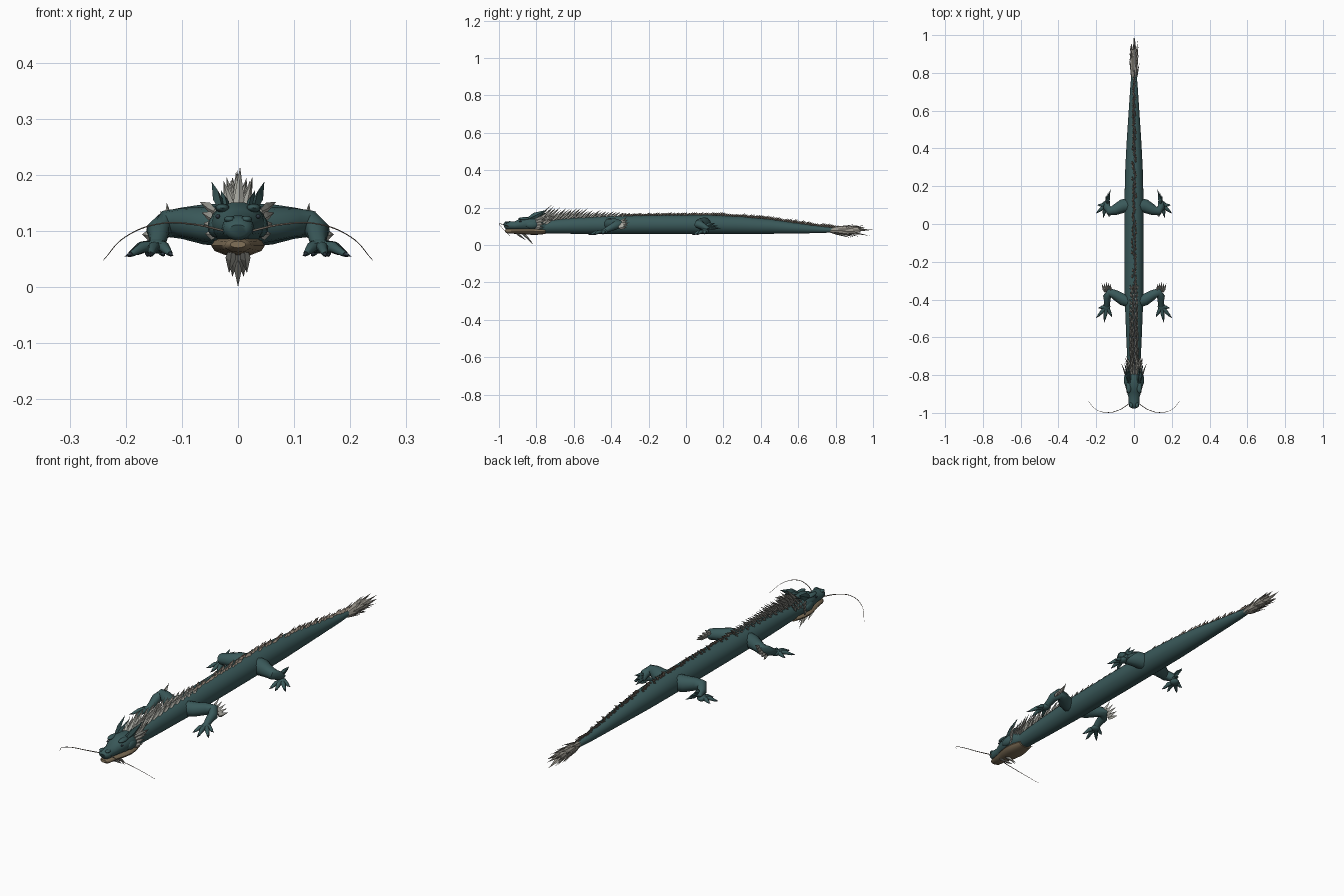
import bpy, bmesh, math, random
from mathutils import Vector as V

random.seed(4)
if "Cube" in bpy.data.objects:
    bpy.data.objects.remove(bpy.data.objects["Cube"])


def material(name, rgb):
    m = bpy.data.materials.new(name)
    m.use_nodes = True
    m.diffuse_color = (*rgb, 1)
    bsdf = m.node_tree.nodes["Principled BSDF"]
    bsdf.inputs["Base Color"].default_value = (*rgb, 1)
    bsdf.inputs["Roughness"].default_value = 0.8
    return m


TEAL = material("teal_scales", (0.042, 0.1, 0.102))
TAN = material("tan_throat", (0.2, 0.15, 0.09))
GREY = material("grey_mane", (0.39, 0.39, 0.35))
BEIGE = material("beige_tuft", (0.32, 0.3, 0.26))
BROWN = material("brown_spines", (0.25, 0.205, 0.165))
DARK = material("dark_claw", (0.03, 0.045, 0.06))


def finish(bm, name, mat, smooth=True):
    bmesh.ops.recalc_face_normals(bm, faces=bm.faces)
    me = bpy.data.meshes.new(name)
    bm.to_mesh(me)
    bm.free()
    me.materials.append(mat)
    ob = bpy.data.objects.new(name, me)
    bpy.context.collection.objects.link(ob)
    if smooth:
        bpy.ops.object.select_all(action='DESELECT')
        ob.select_set(True)
        bpy.context.view_layer.objects.active = ob
        bpy.ops.object.shade_smooth_by_angle(angle=math.radians(50))
    return ob


def tube(bm, rings, sides=12):
    """Loft of (point, side radius, up radius) rings along a path."""
    pts = [V(r[0]) for r in rings]
    loops = []
    for i, (_, rx, rz) in enumerate(rings):
        t = (pts[min(i + 1, len(pts) - 1)] - pts[max(i - 1, 0)]).normalized()
        up = V((0, 0, 1)) if abs(t.z) < 0.95 else V((0, 1, 0))
        side = t.cross(up).normalized()
        up = side.cross(t)
        ang = [2 * math.pi * k / sides for k in range(sides)]
        loops.append([bm.verts.new(pts[i] + side * rx * math.cos(a) + up * rz * math.sin(a)) for a in ang])
    for a, b in zip(loops, loops[1:]):
        for k in range(sides):
            n = (k + 1) % sides
            bm.faces.new((a[k], a[n], b[n], b[k]))
    bm.faces.new(loops[0])
    bm.faces.new(loops[-1])


def spine_loft(name, mat, rows, sides=20):
    """Lengthwise loft from rows of (y, bottom, top, half width)."""
    bm = bmesh.new()
    tube(bm, [((0, y, (lo + hi) / 2), w, (hi - lo) / 2) for y, lo, hi, w in rows], sides)
    return finish(bm, name, mat)


def blade(bm, base, tip, width, thick=0.4, flat=(1, 0, 0)):
    """Leaf-shaped spike; flat is its thin direction."""
    base, tip = V(base), V(tip)
    d = tip - base
    side = d.cross(V(flat)).normalized()
    thin = d.cross(side).normalized()
    ring = []
    for f, s in ((0, 0.6), (0.35, 1)):
        c, w = base + d * f, width * s / 2
        ring.append([bm.verts.new(c + o) for o in (side * w, thin * w * thick, -side * w, -thin * w * thick)])
    end = bm.verts.new(tip)
    for k in range(4):
        n = (k + 1) % 4
        bm.faces.new((ring[0][k], ring[0][n], ring[1][n], ring[1][k]))
        bm.faces.new((ring[1][k], ring[1][n], end))
    bm.faces.new(ring[0])


def ball(bm, loc, scale):
    made = bmesh.ops.create_uvsphere(bm, u_segments=12, v_segments=8, radius=1)["verts"]
    bmesh.ops.scale(bm, vec=scale, verts=made)
    bmesh.ops.translate(bm, vec=loc, verts=made)


# Long body and tail
body = [(-0.86, 0.072, 0.125, 0.028), (-0.75, 0.063, 0.132, 0.034), (-0.6, 0.06, 0.146, 0.041),
        (-0.4, 0.058, 0.156, 0.049), (-0.1, 0.058, 0.16, 0.051), (0.15, 0.058, 0.16, 0.05),
        (0.3, 0.058, 0.152, 0.046), (0.45, 0.06, 0.138, 0.038), (0.6, 0.062, 0.116, 0.028),
        (0.72, 0.064, 0.1, 0.02), (0.83, 0.07, 0.088, 0.011)]
spine_loft("body", TEAL, body, 24)


def back(y):
    for a, b in zip(body, body[1:]):
        if y <= b[0]:
            f = (y - a[0]) / (b[0] - a[0])
            return a[2] + f * (b[2] - a[2]), a[3] + f * (b[3] - a[3])
    return body[-1][2:]


# Head, snout and lower jaw
spine_loft("head", TEAL, [
    (-0.973, 0.09, 0.112, 0.016), (-0.965, 0.084, 0.124, 0.026), (-0.945, 0.082, 0.128, 0.029),
    (-0.915, 0.081, 0.127, 0.03), (-0.885, 0.078, 0.14, 0.039), (-0.855, 0.075, 0.152, 0.047),
    (-0.815, 0.072, 0.152, 0.051), (-0.775, 0.069, 0.145, 0.043), (-0.74, 0.075, 0.132, 0.03)], 14)
spine_loft("lower_jaw", TAN, [
    (-0.968, 0.07, 0.082, 0.014), (-0.955, 0.062, 0.087, 0.024), (-0.91, 0.06, 0.089, 0.031),
    (-0.87, 0.057, 0.091, 0.042), (-0.83, 0.055, 0.093, 0.048), (-0.79, 0.055, 0.092, 0.044),
    (-0.75, 0.059, 0.087, 0.033)], 12)

bm = bmesh.new()
eyes = bmesh.new()
for s in (-1, 1):
    ball(bm, (s * 0.028, -0.865, 0.141), (0.013, 0.032, 0.008))
    ball(bm, (s * 0.015, -0.958, 0.121), (0.01, 0.014, 0.006))
    ball(bm, (s * 0.04, -0.825, 0.108), (0.014, 0.035, 0.02))
    ball(eyes, (s * 0.036, -0.886, 0.126), (0.004, 0.007, 0.004))
finish(bm, "brows_and_cheeks", TEAL)
finish(eyes, "eyes", DARK)

# Swept ears and horns, grey cheek fins
bm = bmesh.new()
fins = bmesh.new()
for s in (-1, 1):
    blade(bm, (s * 0.03, -0.84, 0.14), (s * 0.047, -0.745, 0.188), 0.035, 0.5)
    blade(bm, (s * 0.02, -0.84, 0.142), (s * 0.03, -0.745, 0.172), 0.022, 0.7)
    for k in range(4):
        blade(fins, (s * 0.041, -0.805, 0.135 - 0.014 * k),
              (s * (0.068 - 0.003 * k), -0.735 - 0.01 * k, 0.152 - 0.019 * k), 0.02, 0.4)
finish(bm, "ears", TEAL, False)
finish(fins, "cheek_fins", GREY, False)

# Mane: a wide fan behind the head, then a narrow crest of long blades along the neck
bm = bmesh.new()
for row in range(24):
    f = row / 23
    y = -0.82 + 0.47 * f
    top, wide = back(y)
    if row < 4:
        spots = range(-3, 4)
    else:
        spots = (-1.1, 0, 1.1) if row % 2 else (-0.55, 0.55)
    for k in spots:
        a = k * 0.3 + random.uniform(-0.05, 0.05)
        size = (0.077 * (1 - f) + 0.042) * (1 - 0.13 * abs(k)) * random.uniform(0.85, 1.08)
        base = V((wide * math.sin(a) * 0.9, y, top - 0.006 - wide * (1 - math.cos(a))))
        lean = V((math.sin(a) * 0.5, 0.83, math.cos(a) * (0.76 - 0.22 * f)))
        blade(bm, base, base + lean * size, 0.02 - 0.007 * f, 0.7, (math.sin(a), 0, math.cos(a)))
finish(bm, "mane", GREY, False)

# Small spines along the back
bm = bmesh.new()
for i in range(110):
    y = -0.36 + 1.15 * i / 109
    top, wide = back(y)
    x = random.uniform(-0.009, 0.009) * wide / 0.05
    size = 0.028 * random.uniform(0.75, 1.2)
    blade(bm, (x, y, top - 0.004), (x * 1.4, y + size, top + size * 0.5), 0.012, 0.8, (0, 0, 1))
finish(bm, "back_spines", BROWN, False)

# Tail tuft
bm = bmesh.new()
for i in range(24):
    f = i / 23
    a = i * 2.4
    y = 0.755 + 0.11 * f
    reach = 0.115 + random.uniform(-0.02, 0.01)
    sx, sz = math.cos(a), math.sin(a)
    spread = 0.032 - 0.01 * f
    blade(bm, (sx * 0.008, y, 0.079 + sz * 0.008),
          (sx * spread * 0.9, y + reach, 0.076 + sz * spread * 1.25), 0.023, 0.4, (sx, 0, sz))
blade(bm, (0, 0.85, 0.078), (0, 1, 0.082), 0.02, 0.8)
finish(bm, "tail_tuft", BEIGE, False)

# Beard under the jaw
bm = bmesh.new()
for x, y, tip in ((0, -0.87, 0), (0.01, -0.88, 0.018), (-0.01, -0.88, 0.018),
                  (0.016, -0.91, 0.025), (-0.016, -0.91, 0.025)):
    blade(bm, (x * 0.7, y, 0.066), (x, y + 0.055, tip), 0.019, 0.6, (0, 1, 0))
finish(bm, "beard", GREY, False)

# Whiskers
for s, side in ((1, "left"), (-1, "right")):
    cu = bpy.data.curves.new(side + "_whisker", 'CURVE')
    cu.dimensions = '3D'
    cu.bevel_depth = 0.0019
    cu.bevel_resolution = 1
    cu.resolution_u = 8
    sp = cu.splines.new('BEZIER')
    path = [(0.024, -0.95, 0.1), (0.08, -0.985, 0.112), (0.14, -0.998, 0.113),
            (0.2, -0.982, 0.09), (0.24, -0.94, 0.048)]
    sp.bezier_points.add(len(path) - 1)
    for i, (p, (x, y, z)) in enumerate(zip(sp.bezier_points, path)):
        p.co = (s * x, y, z)
        p.radius = 1.1 - 0.2 * i
        p.handle_left_type = p.handle_right_type = 'AUTO'
    cu.materials.append(BROWN)
    bpy.context.collection.objects.link(bpy.data.objects.new(side + "_whisker", cu))


# Legs: bent limb, palm, clawed toes and elbow tuft
def leg(name, s, limb, toes, tuft, tuft_mat, tuft_width):
    def m(p):
        return (s * p[0], p[1], p[2])
    bm, claws, hair = bmesh.new(), bmesh.new(), bmesh.new()
    tube(bm, [(m(p), r, r) for p, r in limb])
    palm = V(m(limb[-1][0]))
    ball(bm, palm, (0.02, 0.022, 0.013))
    for t in toes:
        tip = V(m(t))
        knuckle = palm.lerp(tip, 0.45) + V((0, 0, 0.006))
        end = palm.lerp(tip, 0.8)
        tube(bm, [(palm, 0.01, 0.009), (knuckle, 0.01, 0.01), (end, 0.005, 0.005)], 8)
        blade(claws, palm.lerp(tip, 0.72), tip, 0.01, 0.8)
    for b, t in tuft:
        blade(hair, m(b), m(t), tuft_width, 0.7)
    finish(bm, name + "_leg", TEAL)
    finish(claws, name + "_claws", DARK, False)
    finish(hair, name + "_tuft", tuft_mat, False)


fore = [((0.02, -0.41, 0.11), 0.034), ((0.06, -0.4, 0.112), 0.031), ((0.1, -0.375, 0.115), 0.026),
        ((0.128, -0.362, 0.113), 0.024), ((0.143, -0.385, 0.1), 0.021), ((0.142, -0.415, 0.086), 0.016),
        ((0.145, -0.437, 0.073), 0.014)]
hind = [((0.02, 0.1, 0.11), 0.038), ((0.06, 0.095, 0.112), 0.036), ((0.1, 0.075, 0.114), 0.028),
        ((0.128, 0.068, 0.112), 0.024), ((0.145, 0.09, 0.1), 0.019), ((0.142, 0.115, 0.085), 0.015),
        ((0.15, 0.1, 0.073), 0.014)]
fore_toes = [(0.115, -0.495, 0.056), (0.158, -0.523, 0.055), (0.202, -0.5, 0.055), (0.19, -0.445, 0.058)]
hind_toes = [(0.13, 0.035, 0.056), (0.163, 0.032, 0.055), (0.202, 0.055, 0.055), (0.194, 0.1, 0.058)]
fore_tuft = [((0.122 + 0.008 * k, -0.36, 0.112 - 0.005 * k),
              (0.127 + 0.011 * k, -0.303 - 0.006 * abs(k - 2), 0.15 - 0.014 * k)) for k in range(5)]
hind_tuft = [((0.14, 0.105, 0.09 + 0.006 * k), (0.125 + 0.012 * k, 0.185 - 0.014 * k, 0.09 + 0.014 * k))
             for k in range(3)]
for s, side in ((1, "left"), (-1, "right")):
    leg("front_" + side, s, fore, fore_toes, fore_tuft, GREY, 0.02)
    leg("rear_" + side, s, hind, hind_toes, hind_tuft, TEAL, 0.022)
